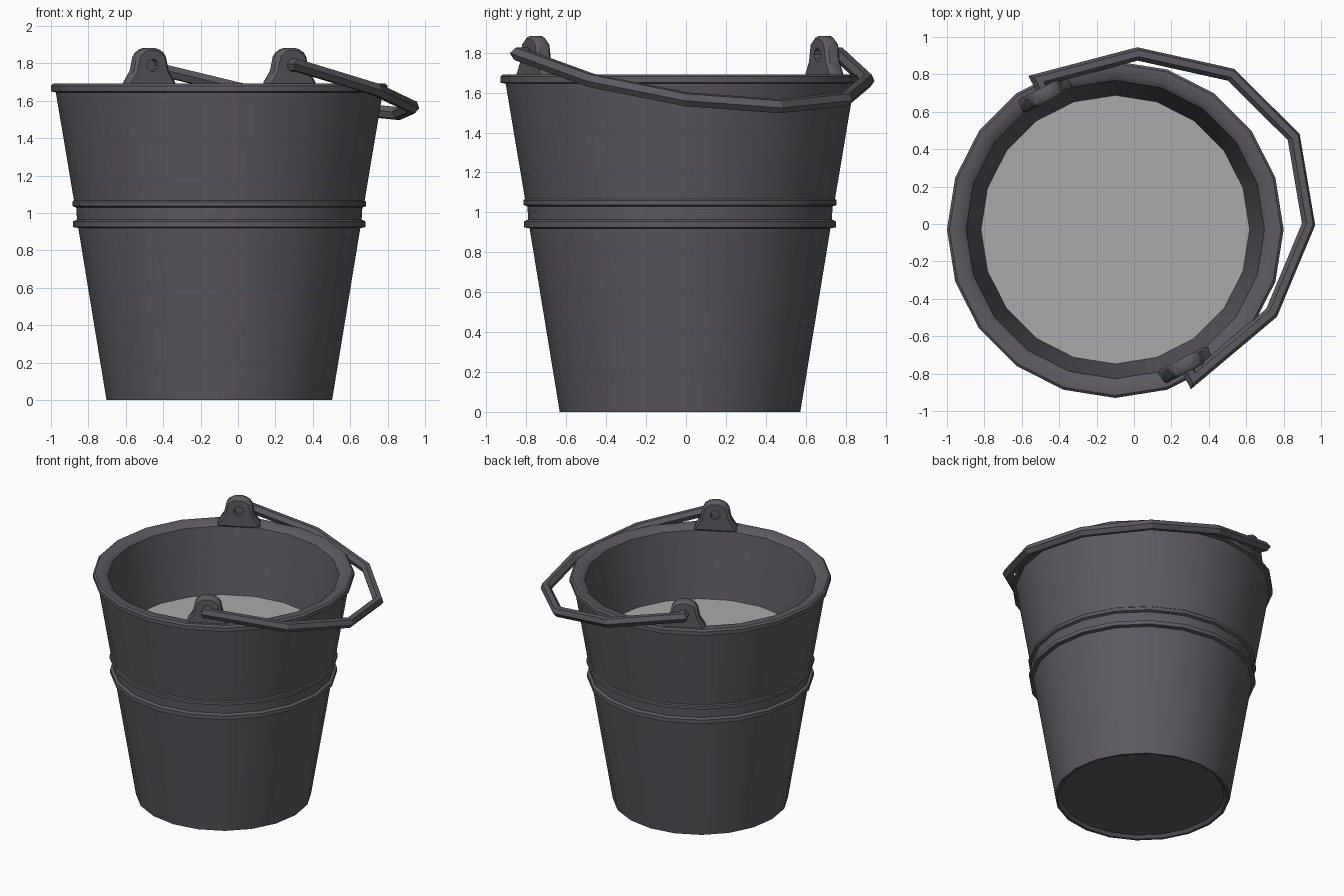
import bpy, bmesh, math
from mathutils import Matrix, Vector

if "Cube" in bpy.data.objects:
    bpy.data.objects.remove(bpy.data.objects["Cube"])

CENTRE = Matrix.Translation((-0.1, -0.03, 0))
HINGE = CENTRE @ Matrix.Rotation(math.radians(-62.6), 4, 'Z')  # local x = hinge axis
HINGE_Z = 1.79


def material(name, col):
    m = bpy.data.materials.new(name)
    m.diffuse_color = (*col, 1)
    m.use_nodes = True
    m.node_tree.nodes["Principled BSDF"].inputs["Base Color"].default_value = m.diffuse_color
    return m


METAL = material("dark_metal", (0.108, 0.102, 0.118))
WATER = material("grey_water", (0.40, 0.40, 0.40))


def make(name, bm, mat, matrix, smooth=None):
    bmesh.ops.recalc_face_normals(bm, faces=bm.faces)
    me = bpy.data.meshes.new(name)
    bm.to_mesh(me)
    bm.free()
    me.materials.append(mat)
    ob = bpy.data.objects.new(name, me)
    bpy.context.collection.objects.link(ob)
    ob.matrix_world = matrix
    if smooth:
        bpy.ops.object.select_all(action='DESELECT')
        ob.select_set(True)
        bpy.context.view_layer.objects.active = ob
        bpy.ops.object.shade_smooth_by_angle(angle=math.radians(smooth))
    return ob


# bucket: lathed double wall with rim and two ridges
profile = [(0, .02), (.565, .02), (.585, 0), (.603, 0),
           (.754, .92), (.781, .925), (.781, .955), (.761, .965),
           (.765, 1.03), (.785, 1.037), (.785, 1.06), (.777, 1.067),
           (.874, 1.645), (.9, 1.65), (.9, 1.68), (.887, 1.692),
           (.83, 1.692), (.797, 1.665), (.718, 1.18), (.56, .08), (0, .08)]
bm = bmesh.new()
vs = [bm.verts.new((r, 0, z)) for r, z in profile]
es = [bm.edges.new(p) for p in zip(vs, vs[1:])]
bmesh.ops.spin(bm, geom=vs + es, axis=(0, 0, 1), cent=(0, 0, 0),
               steps=20, angle=math.tau)
bmesh.ops.remove_doubles(bm, verts=bm.verts, dist=1e-4)
make("bucket", bm, METAL, CENTRE, 40)

# water surface
bm = bmesh.new()
bmesh.ops.create_circle(bm, cap_ends=True, segments=20, radius=.72)
# align corners with the wall corners
bmesh.ops.translate(bm, verts=bm.verts, vec=(0, 0, 1.18))
water = make("water", bm, WATER, CENTRE)
if water.data.polygons[0].normal.z < 0:
    water.data.flip_normals()

# two lugs on the rim, each with a hole
half = [(.15, 1.66), (.15, 1.69), (.105, 1.76), (.085, 1.85), (.035, 1.883)]
outline = half + [(-y, z) for y, z in reversed(half)]
for side, label in ((1, "front"), (-1, "back")):
    bm = bmesh.new()
    f = bm.faces.new([bm.verts.new((.815 * side - .04, y, z)) for y, z in outline])
    ext = bmesh.ops.extrude_face_region(bm, geom=[f])['geom']
    bmesh.ops.translate(bm, verts=[v for v in ext if isinstance(v, bmesh.types.BMVert)],
                        vec=(.08, 0, 0))
    lug = make(label + "_lug", bm, METAL, HINGE, 35)
    bev = lug.modifiers.new("bevel", 'BEVEL')
    bev.width, bev.segments = .018, 1

    bm = bmesh.new()
    bmesh.ops.create_cone(bm, cap_ends=True, segments=10, radius1=.034, radius2=.034, depth=.2,
                          matrix=Matrix.Translation((.815 * side, 0, HINGE_Z))
                          @ Matrix.Rotation(math.pi / 2, 4, 'Y'))
    cutter = make(label + "_hole_cutter", bm, METAL, HINGE)
    cutter.hide_render = True
    cutter.display_type = 'WIRE'
    boo = lug.modifiers.new("hole", 'BOOLEAN')
    boo.object, boo.operation, boo.solver = cutter, 'DIFFERENCE', 'EXACT'

# handle: half ellipse in six straight pieces, ends turned into the lugs
arc = [Vector((.9 * math.cos(t), 1.105 * math.sin(t)))
       for t in (math.pi * i / 6 for i in range(7))]
path = [Vector((.81, 0))] + arc + [Vector((-.81, 0))]
bm = bmesh.new()
rings = []
for i, p in enumerate(path):
    d0 = (p - path[max(i - 1, 0)]).normalized() if i else None
    d1 = (path[i + 1] - p).normalized() if i < len(path) - 1 else d0
    d0 = d0 or d1
    n0, n1 = Vector((-d0.y, d0.x)), Vector((-d1.y, d1.x))
    m = (n0 + n1).normalized()
    m /= m.dot(n0)
    ring = []
    for k in range(6):
        a = math.tau * k / 6
        q = p + m * (.035 * math.cos(a))
        ring.append(bm.verts.new((q.x, q.y, .037 * math.sin(a))))
    rings.append(ring)
for r0, r1 in zip(rings, rings[1:]):
    for k in range(6):
        bm.faces.new((r0[k], r0[(k + 1) % 6], r1[(k + 1) % 6], r1[k]))
bm.faces.new(rings[0])
bm.faces.new(rings[-1])
make("handle", bm, METAL, HINGE @ Matrix.Translation((0, 0, HINGE_Z))
     @ Matrix.Rotation(-math.atan(.24), 4, 'X'))
